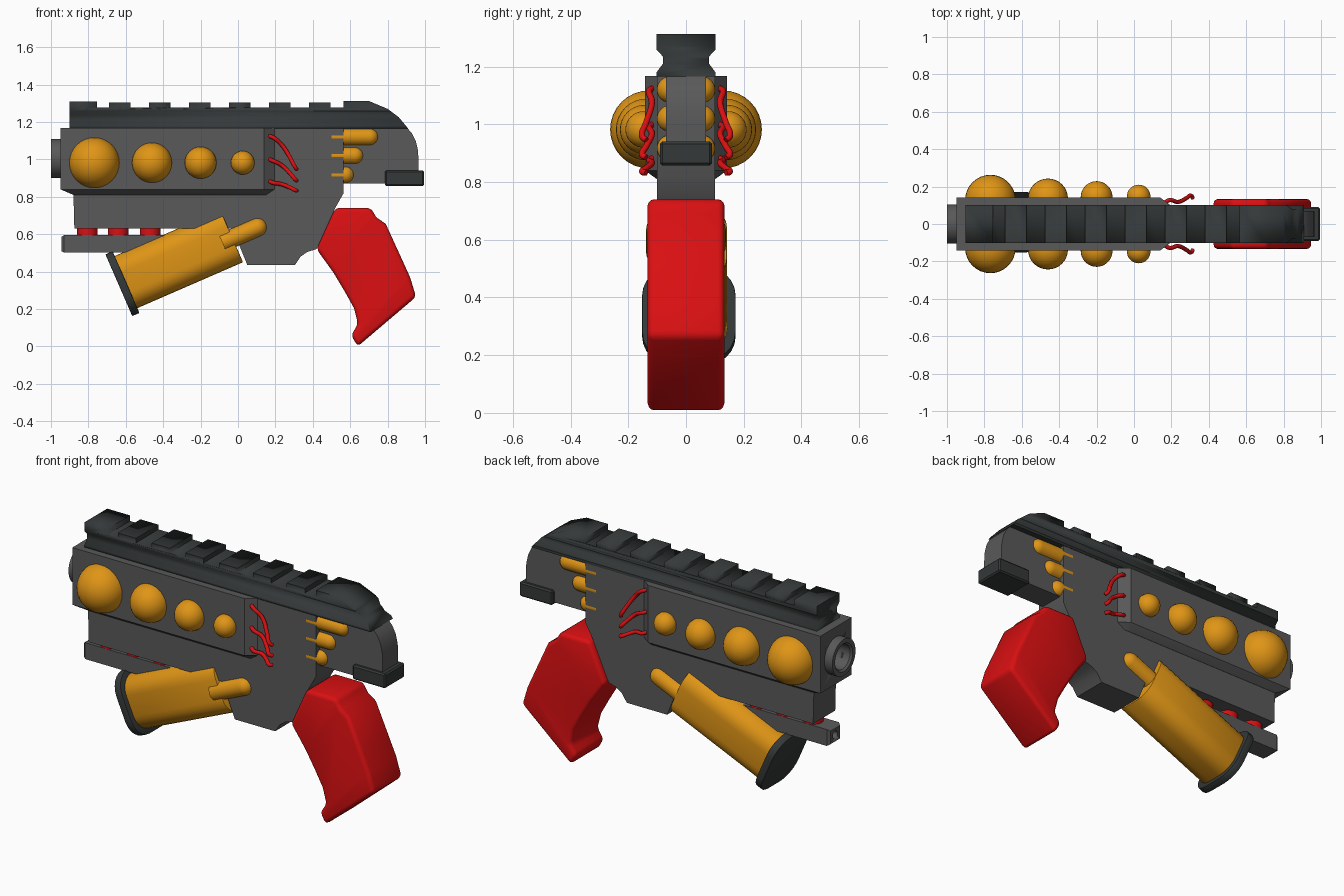
import bpy, bmesh
from math import radians, cos, sin, pi
from mathutils import Matrix, Vector

if "Cube" in bpy.data.objects:
    bpy.data.objects.remove(bpy.data.objects["Cube"])


def material(name, rgb):
    m = bpy.data.materials.new(name)
    m.diffuse_color = (*rgb, 1)
    m.use_nodes = True
    m.node_tree.nodes["Principled BSDF"].inputs["Base Color"].default_value = m.diffuse_color
    return m


GOLD = material("gold", (0.74, 0.30, 0.008))
RED = material("red", (0.70, 0.005, 0.006))
DARK = material("dark_grey", (0.035, 0.04, 0.04))
GREY = material("mid_grey", (0.10, 0.10, 0.10))


def finish(name, bm, mat, bevel=0, seg=2):
    bmesh.ops.recalc_face_normals(bm, faces=bm.faces)
    me = bpy.data.meshes.new(name)
    bm.to_mesh(me)
    bm.free()
    ob = bpy.data.objects.new(name, me)
    bpy.context.collection.objects.link(ob)
    me.materials.append(mat)
    bpy.ops.object.select_all(action='DESELECT')
    bpy.context.view_layer.objects.active = ob
    ob.select_set(True)
    if bevel:
        b = ob.modifiers.new("bevel", 'BEVEL')
        b.width, b.segments, b.angle_limit = bevel, seg, radians(40)
        bpy.ops.object.modifier_apply(modifier="bevel")
    bpy.ops.object.shade_smooth_by_angle(angle=radians(35))
    return ob


def loft(name, rings, mat, bevel=0, seg=2):
    bm = bmesh.new()
    vs = [[bm.verts.new(p) for p in r] for r in rings]
    n = len(vs[0])
    for a, b in zip(vs, vs[1:]):
        for i in range(n):
            bm.faces.new((a[i], a[(i + 1) % n], b[(i + 1) % n], b[i]))
    bm.faces.new(vs[0])
    bm.faces.new(vs[-1])
    return finish(name, bm, mat, bevel, seg)


def plate(name, prof, hw, mat, bevel=0, seg=2):
    """Side profile (x, z) extruded to y = -hw..hw."""
    return loft(name, [[(x, y, z) for x, z in prof] for y in (-hw, hw)], mat, bevel, seg)


def bar(name, prof, x0, x1, mat, bevel=0):
    """Cross-section (y, z) extruded along x."""
    return loft(name, [[(x, y, z) for y, z in prof] for x in (x0, x1)], mat, bevel)


def revolve(name, prof, mat, matrix, n=32):
    """Lathe of (radius, height) points about local z."""
    bm = bmesh.new()
    vs = [bm.verts.new((r, 0, h)) for r, h in prof]
    es = [bm.edges.new(e) for e in zip(vs, vs[1:])]
    bmesh.ops.spin(bm, geom=vs + es, axis=(0, 0, 1), cent=(0, 0, 0), angle=2 * pi, steps=n)
    bmesh.ops.remove_doubles(bm, verts=bm.verts, dist=1e-5)
    bm.transform(matrix)
    return finish(name, bm, mat)


def capsule(name, x0, tip, r, y, z, mat, frame=Matrix()):
    prof = [(0, x0), (r, x0)]
    prof += [(r * cos(i * pi / 16), tip - r + r * sin(i * pi / 16)) for i in range(9)]
    prof[-1] = (0, tip)
    m = frame @ Matrix.Translation((0, y, z)) @ Matrix.Rotation(pi / 2, 4, 'Y')
    return revolve(name, prof, mat, m, 24)


def boolean(ob, cutter, op):
    m = ob.modifiers.new("bool", 'BOOLEAN')
    m.operation, m.object, m.solver = op, cutter, 'EXACT'
    bpy.context.view_layer.objects.active = ob
    bpy.ops.object.modifier_apply(modifier="bool")


def rounded(hy, hz, r, n=6):
    pts = []
    for k, (sy, sz) in enumerate(((1, 1), (-1, 1), (-1, -1), (1, -1))):
        for i in range(n + 1):
            a = (k + i / n) * pi / 2
            pts.append((sy * (hy - r) + r * cos(a), sz * (hz - r) + r * sin(a)))
    return pts


ALONG_X = Matrix.Rotation(pi / 2, 4, 'Y')

# Barrel housing with tapered underside and rear
def outline(x0, x1, x2, w, z):
    return [(x0, -w, z), (x1, -w, z), (x2, -0.1, z), (x2, 0.1, z), (x1, w, z), (x0, w, z)]

housing = loft("barrel_housing", [outline(-0.88, 0.10, 0.15, 0.101, 0.81),
                                  outline(-0.95, 0.14, 0.195, 0.142, 0.84),
                                  outline(-0.95, 0.14, 0.195, 0.142, 1.167)], GREY)
bore = revolve("bore_cutter", [(0, -1.1), (0.07, -1.1), (0.07, -0.85), (0, -0.85)], GREY,
               Matrix.Translation((0, 0, 1.005)) @ ALONG_X)
boolean(housing, bore, 'DIFFERENCE')
bpy.data.objects.remove(bore)

# Muzzle ring
revolve("muzzle_ring", [(0.07, -0.94), (0.07, -0.99), (0.08, -1.0), (0.105, -1.0),
                        (0.105, -0.94), (0.07, -0.94)],
        GREY, Matrix.Translation((0, 0, 1.005)) @ ALONG_X)

# Central receiver and lower frame
plate("receiver", [(0.10, 1.167), (0.565, 1.167), (0.565, 0.82), (0.52, 0.74), (0.42, 0.52),
                   (0.37, 0.505), (0.335, 0.48), (0.305, 0.435), (0.05, 0.435),
                   (-0.03, 0.63), (0.0, 0.81)], 0.1, GREY)
plate("lower_frame", [(-0.88, 0.82), (0.1, 0.82), (0.1, 0.63), (-0.875, 0.63)], 0.1, GREY)

# Under-barrel bar with a hollow front, on red spacers
under = loft("under_bar", [[(x, y * s, 0.548 + z * s) for y, z in
                            ((-0.055, -0.047), (0.055, -0.047), (0.055, 0.047), (-0.055, 0.047))]
                           for x, s in ((-0.945, 0.8), (-0.93, 1), (-0.1, 1))], GREY)
hole = revolve("hole_cutter", [(0, -1.0), (0.022, -1.0), (0.022, -0.88), (0, -0.88)], GREY,
               Matrix.Translation((0, 0, 0.548)) @ ALONG_X, 20)
boolean(under, hole, 'DIFFERENCE')
bpy.data.objects.remove(hole)
for i, x in enumerate((-0.805, -0.64, -0.47)):
    revolve(f"spacer_{i + 1}", [(0, 0.58), (0.055, 0.58), (0.055, 0.64), (0, 0.64)], RED,
            Matrix.Translation((x, 0, 0)), 24)

# Toothed top rail: side profile intersected with the rail cross-section
teeth = [(-0.9, 1.165), (-0.9, 1.31), (-0.755, 1.31), (-0.755, 1.278)]
for i in range(6):
    a = -0.69 + i * 0.214
    b = a + 0.115
    teeth += [(a, 1.278), (a, 1.305), (b, 1.305), (b, 1.278)]
teeth += [(0.565, 1.278), (0.565, 1.312), (0.70, 1.312), (0.80, 1.27), (0.86, 1.225), (0.91, 1.165)]
rail = plate("top_rail", teeth, 0.2, DARK)
half = [(0.102, 1.16), (0.102, 1.18), (0.08, 1.21), (0.08, 1.235), (0.102, 1.258), (0.102, 1.35)]
section = bar("rail_cutter", half + [(-y, z) for y, z in reversed(half)], -1.2, 1.2, DARK)
boolean(rail, section, 'INTERSECT')
bpy.data.objects.remove(section)

# Rear block and hammer
plate("rear_block", [(0.5, 1.167), (0.905, 1.167), (0.93, 1.14), (0.95, 1.1), (0.962, 1.05),
                     (0.965, 1.0), (0.965, 0.87), (0.5, 0.87)], 0.07, GREY)
plate("hammer", [(0.785, 0.94), (0.995, 0.94), (0.995, 0.857), (0.785, 0.857)], 0.09, DARK, 0.008, 1)

# Red pistol grip
plate("pistol_grip", [(0.52, 0.74), (0.71, 0.74), (0.74, 0.69), (0.79, 0.655), (0.87, 0.48),
                      (0.92, 0.37), (0.952, 0.265), (0.64, 0.0), (0.605, 0.06), (0.642, 0.12),
                      (0.62, 0.205), (0.57, 0.295), (0.51, 0.395), (0.42, 0.52)],
      0.133, RED, 0.022, 3)

# Tilted gold foregrip, end cap and pins
tilt = Matrix.Translation((-0.318, 0.01, 0.466)) @ Matrix.Rotation(radians(-23.5), 4, 'Y')

def tilted(name, hy, hz, r, x0, x1, mat, bevel):
    rings = [[tilt @ Vector((x, y, z)) for y, z in rounded(hy, hz, r)] for x in (x0, x1)]
    return loft(name, rings, mat, bevel)

tilted("foregrip", 0.132, 0.152, 0.095, -0.31, 0.31, GOLD, 0.006)
tilted("foregrip_cap", 0.162, 0.18, 0.11, -0.348, -0.306, DARK, 0.004)
for side, s in (("left", 1), ("right", -1)):
    capsule(f"foregrip_pin_{side}", 0.25, 0.505, 0.05, s * 0.088 - 0.01, -0.012, GOLD, tilt)

# Details mirrored on both sides
for side, s in (("left", 1), ("right", -1)):
    # Graduated gold domes
    for i, (x, r, y) in enumerate(((-0.768, 0.135, 0.128), (-0.46, 0.107, 0.136),
                                   (-0.2, 0.085, 0.144), (0.025, 0.063, 0.147))):
        bm = bmesh.new()
        bmesh.ops.create_uvsphere(bm, u_segments=32, v_segments=16, radius=r,
                                  matrix=Matrix.Translation((x, s * y, 0.982)))
        finish(f"dome_{side}_{i + 1}", bm, GOLD)
    # Rear gold rods
    for i, (tip, z) in enumerate(((0.75, 1.12), (0.67, 1.02), (0.62, 0.917))):
        capsule(f"rear_rod_{side}_{i + 1}", 0.5, tip, 0.046, s * 0.055, z, GOLD)
    # Red wires
    for i, (z0, z1) in enumerate(((1.12, 0.945), (0.995, 0.885), (0.878, 0.832))):
        d = z1 - z0
        pts = [(0.165, 0.115, z0 + 0.005), (0.19, 0.128, z0 - 0.004), (0.235, 0.118, z0 + d * 0.25),
               (0.28, 0.138, z0 + d * 0.65), (0.305, 0.152, z0 + d * 0.92), (0.315, 0.138, z1)]
        cu = bpy.data.curves.new(f"wire_{side}_{i + 1}", 'CURVE')
        cu.dimensions, cu.bevel_depth, cu.bevel_resolution = '3D', 0.011, 2
        cu.use_fill_caps = True
        sp = cu.splines.new('BEZIER')
        sp.bezier_points.add(len(pts) - 1)
        for bp, (x, y, z) in zip(sp.bezier_points, pts):
            bp.co = (x, s * y, z)
            bp.handle_left_type = bp.handle_right_type = 'AUTO'
        sp.resolution_u = 5
        cu.materials.append(RED)
        bpy.context.collection.objects.link(bpy.data.objects.new(cu.name, cu))
